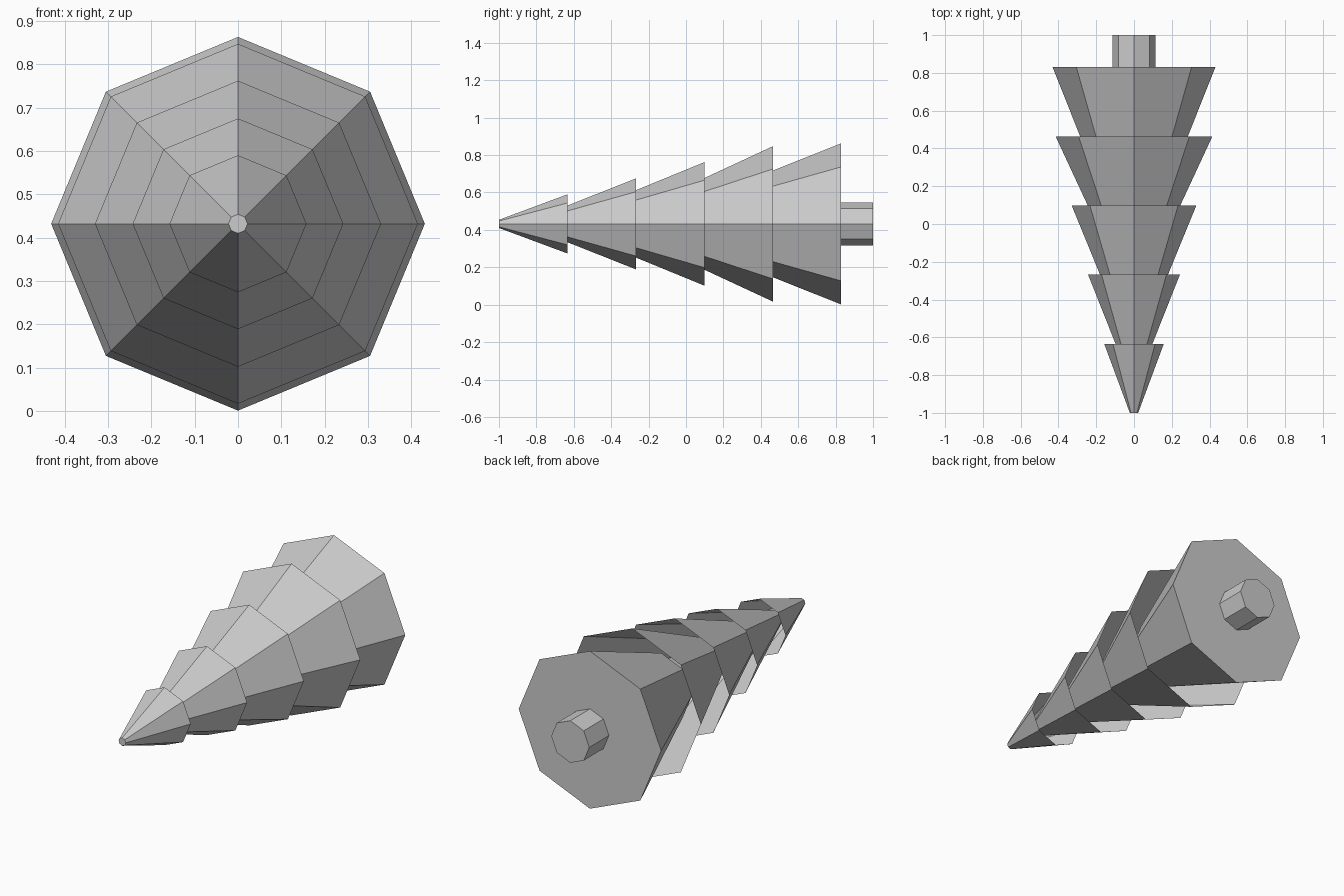
import bpy, bmesh, math

if "Cube" in bpy.data.objects:
    bpy.data.objects.remove(bpy.data.objects["Cube"])

SIDES = 8
AXIS_Z = 0.432


def lathe(name, profile, cap_front=False, cap_back=False):
    """Eight-sided flat-faced shell around the y axis from (y, radius) pairs."""
    bm = bmesh.new()
    rings = []
    for y, r in profile:
        rings.append([bm.verts.new((r * math.cos(i * math.tau / SIDES), y,
                                    AXIS_Z + r * math.sin(i * math.tau / SIDES)))
                      for i in range(SIDES)])
    for a, b in zip(rings, rings[1:]):
        for i in range(SIDES):
            j = (i + 1) % SIDES
            bm.faces.new((a[i], b[i], b[j], a[j]))
    if cap_front:
        bm.faces.new(rings[0])
    if cap_back:
        bm.faces.new(list(reversed(rings[-1])))
    mesh = bpy.data.meshes.new(name)
    bm.to_mesh(mesh)
    bm.free()
    obj = bpy.data.objects.new(name, mesh)
    bpy.context.collection.objects.link(obj)
    return obj


# Branch tiers: radius where each emerges, and radius at its rim
tiers = [(0.022, 0.158), (0.098, 0.243), (0.18, 0.33), (0.245, 0.415), (0.285, 0.431)]
STEP = 1.83 / len(tiers)
for n, (r0, r1) in enumerate(tiers):
    y0 = -1 + n * STEP
    y1 = y0 + STEP
    # Open skirts continue forward, tucked inside the tier before them
    tuck = 0 if n == 0 else min(0.25, 0.8 * r0 * STEP / (r1 - r0))
    start = (y0 - tuck, r0 - tuck * (r1 - r0) / STEP)
    lathe(f"branch_tier_{n + 1}", [start, (y1, r1)],
          cap_front=True, cap_back=(n == len(tiers) - 1))

# Trunk stub
lathe("trunk", [(0.83, 0.115), (1.0, 0.115)], cap_back=True)
